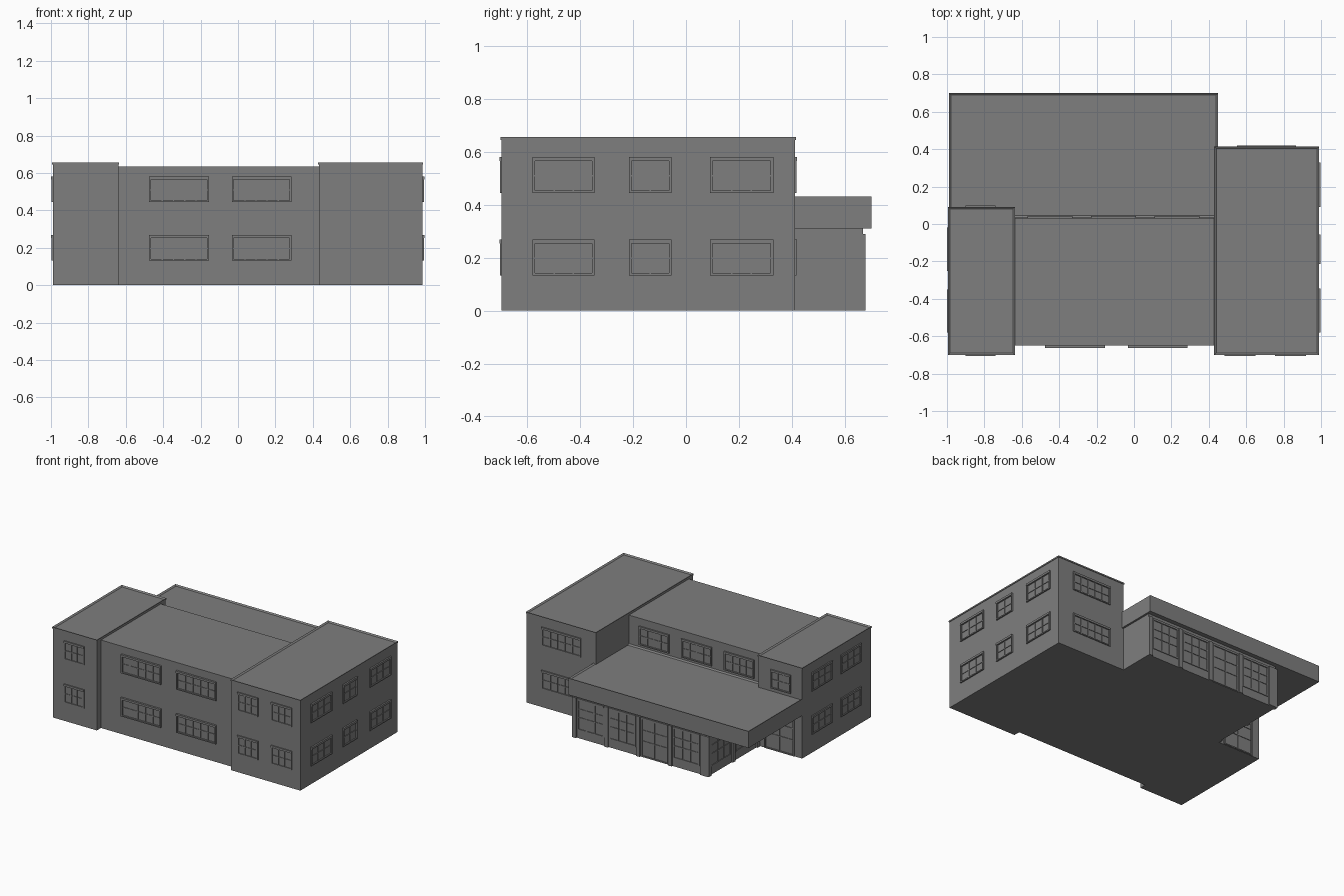
import bpy, bmesh

if "Cube" in bpy.data.objects:
    bpy.data.objects.remove(bpy.data.objects["Cube"])

# Dark grey shared by the whole building
grey = bpy.data.materials.new("dark_grey")
grey.diffuse_color = (0.21, 0.21, 0.21, 1)
grey.use_nodes = True
grey.node_tree.nodes["Principled BSDF"].inputs["Base Color"].default_value = grey.diffuse_color


def finish(bm, name):
    bmesh.ops.recalc_face_normals(bm, faces=bm.faces)
    me = bpy.data.meshes.new(name)
    bm.to_mesh(me)
    bm.free()
    me.materials.append(grey)
    ob = bpy.data.objects.new(name, me)
    bpy.context.collection.objects.link(ob)
    return ob


def add_box(bm, x, y, z):
    """Add a box from (min, max) pairs."""
    for v in bmesh.ops.create_cube(bm, size=1)["verts"]:
        v.co = [r[0] if c < 0 else r[1] for c, r in zip(v.co, (x, y, z))]


def block(name, x, y, z):
    bm = bmesh.new()
    add_box(bm, x, y, z)
    return finish(bm, name)


def rimmed_slab(name, x, y, z, rim=0.016, sink=0.008):
    """Slab whose top is sunk inside a raised rim."""
    bm = bmesh.new()
    add_box(bm, x, y, z)
    bm.normal_update()
    top = [f for f in bm.faces if f.normal.z > 0.9]
    bmesh.ops.inset_region(bm, faces=top, thickness=rim)
    bmesh.ops.translate(bm, verts=top[0].verts, vec=(0, 0, -sink))
    return finish(bm, name)


def wall_box(bm, side, plane, u, out, z):
    """Box on a wall: u runs along the wall, out is the distance off it."""
    sign = 1 if side[0] == "+" else -1
    d = sorted(plane + sign * o for o in out)
    if side[1] == "x":
        add_box(bm, d, u, z)
    else:
        add_box(bm, u, d, z)


def window(name, side, plane, u, z, cols=3, bars=(0.5,), out=0.008, edge=0.010):
    """Surround, lintel, mullions and glazing bars."""
    bm = bmesh.new()
    (a, b), (lo, hi) = u, z
    o = (-0.01, out)
    wall_box(bm, side, plane, (a, a + edge), o, (lo, hi - 0.015))
    wall_box(bm, side, plane, (b - edge, b), o, (lo, hi - 0.015))
    wall_box(bm, side, plane, (a, b), (-0.01, out + 0.002), (hi - 0.015, hi))
    wall_box(bm, side, plane, (a + edge, b - edge), o, (lo, lo + 0.008))
    a, b, lo, hi = a + edge, b - edge, lo + 0.008, hi - 0.015
    for i in range(1, cols):
        m = a + (b - a) * i / cols
        wall_box(bm, side, plane, (m - 0.003, m + 0.003), (-0.01, 0.005), (lo, hi))
    for t in bars:
        m = lo + (hi - lo) * t
        wall_box(bm, side, plane, (a, b), (-0.01, 0.004), (m - 0.003, m + 0.003))
    return finish(bm, name)


# Main masses
for name, x, y in (("left_wing", (-0.990, -0.640), (-0.697, 0.088)),
                   ("right_wing", (0.433, 0.986), (-0.697, 0.411))):
    block(name + "_walls", x, y, (0, 0.647))
    rimmed_slab(name + "_roof", (x[0] - 0.004, x[1] + 0.004),
                (y[0] - 0.004, y[1] + 0.004), (0.645, 0.655))
block("middle_block", (-0.645, 0.435), (-0.65, 0.033), (0, 0.635))

# Rear hall with its overhanging flat roof
block("hall_walls", (-0.645, 0.435), (0.03, 0.668), (0, 0.312))
rimmed_slab("hall_roof", (-0.990, 0.449), (0.034, 0.70), (0.31, 0.43))

# Upper and lower windows: (part, wall side, wall plane, spans, columns, depth)
LOW, HIGH = (0.133, 0.268), (0.445, 0.58)
ROWS = (
    ("middle_front", "-y", -0.65, ((-0.475, -0.155), (-0.033, 0.285)), 5, 0.012),
    ("left_wing_front", "-y", -0.697, ((-0.90, -0.74),), 3, 0.006),
    ("right_wing_front", "-y", -0.697, ((0.485, 0.65), (0.755, 0.92)), 3, 0.006),
    ("right_side_wide", "+x", 0.986, ((-0.58, -0.345), (0.09, 0.33)), 3, 0.009),
    ("right_side_narrow", "+x", 0.986, ((-0.215, -0.055),), 2, 0.009),
    ("left_side", "-x", -0.990, ((-0.58, -0.35), (-0.25, -0.02)), 3, 0.007),
    ("right_wing_back", "+y", 0.411, ((0.55, 0.865),), 5, 0.007),
)
for part, side, plane, spans, cols, out in ROWS:
    for i, span in enumerate(spans):
        window(f"{part}_lower_window_{i + 1}", side, plane, span, LOW, cols, out=out)
        window(f"{part}_upper_window_{i + 1}", side, plane, span, HIGH, cols, out=out)

# Rear upper windows above the hall roof
window("left_wing_back_window", "+y", 0.088, (-0.90, -0.74), HIGH)
for i, x in enumerate((-0.57, -0.23, 0.11)):
    window(f"clerestory_window_{i + 1}", "+y", 0.033, (x, x + 0.24), HIGH, 4)

# Hall pilasters
bm = bmesh.new()
pitch, left = 0.255, -0.645
for i in range(5):
    x = left + 0.06 + i * pitch
    w = 0.06 if i == 0 else 0.03
    wall_box(bm, "+y", 0.668, (x - w, x), (-0.01, 0.010), (0, 0.29))
for y in (0.09, 0.37, 0.645):
    wall_box(bm, "-x", left, (y, y + 0.03), (-0.01, 0.010), (0, 0.29))
finish(bm, "hall_pilasters")

# Hall glazing with one entrance bay
for i in range(4):
    x = left + 0.06 + i * pitch
    door = i == 1
    window("hall_entrance" if door else f"hall_window_{i + 1}", "+y", 0.668,
           (x + 0.006, x + pitch - 0.036), (0.004 if door else 0.06, 0.288),
           2 if door else 3, (0.4, 0.7), out=0.005)
for i, y in enumerate((0.13, 0.41)):
    window(f"hall_side_window_{i + 1}", "-x", left, (y, y + 0.23),
           (0.06, 0.288), 3, (0.4, 0.7), out=0.005)

# Side entrance under the overhang
window("side_entrance", "+y", 0.088, (-0.93, -0.69), (0.002, 0.285), 2, (0.4, 0.72))
